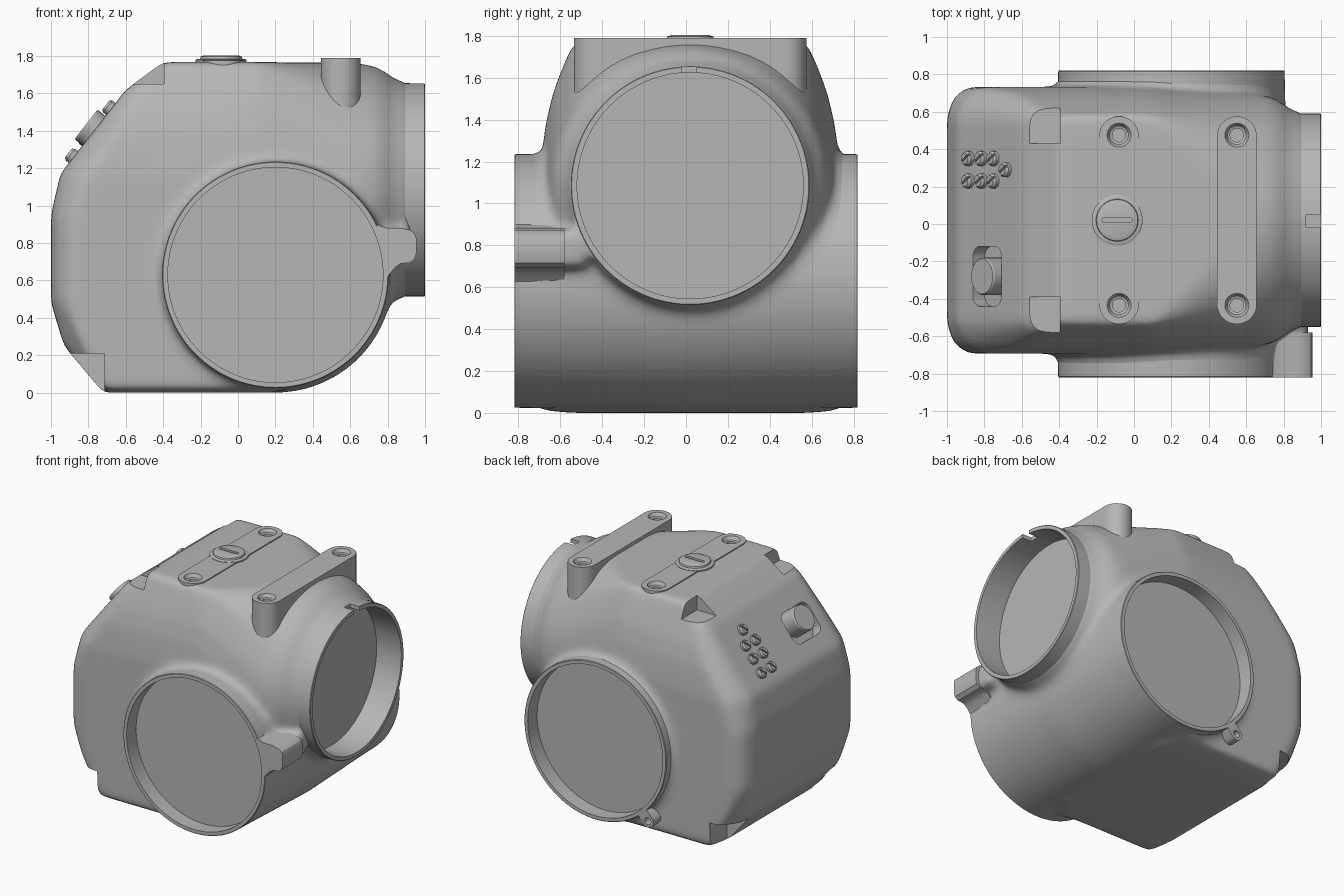
import bpy, bmesh, math
from mathutils import Matrix, Vector

if "Cube" in bpy.data.objects:
    bpy.data.objects.remove(bpy.data.objects["Cube"], do_unlink=True)

grey = bpy.data.materials.new("metal_grey")
grey.use_nodes = True
grey.diffuse_color = (0.47, 0.47, 0.47, 1)
grey.node_tree.nodes["Principled BSDF"].inputs["Base Color"].default_value = (0.47, 0.47, 0.47, 1)

CY = 0.02                     # middle of the housing in y
move = Matrix.Translation
TO_FRONT = Matrix.Rotation(math.pi / 2, 4, 'X')    # local z -> -y, local y -> z
TO_BACK = Matrix.Rotation(-math.pi / 2, 4, 'X')    # local z -> +y
TO_SIDE = Matrix.Rotation(math.pi / 2, 4, 'Y')     # local z -> +x


def finish(name, bm, matrix=Matrix()):
    bmesh.ops.recalc_face_normals(bm, faces=bm.faces[:])
    bm.transform(matrix)
    mesh = bpy.data.meshes.new(name)
    bm.to_mesh(mesh)
    bm.free()
    mesh.materials.append(grey)
    obj = bpy.data.objects.new(name, mesh)
    bpy.context.collection.objects.link(obj)
    return obj


def lathe(name, profile, matrix=Matrix(), steps=96):
    """Revolve (radius, height) points about local z."""
    bm = bmesh.new()
    verts = [bm.verts.new((r, 0, z)) for r, z in profile]
    edges = [bm.edges.new(pair) for pair in zip(verts, verts[1:])]
    bmesh.ops.spin(bm, geom=verts + edges, cent=(0, 0, 0), axis=(0, 0, 1),
                   angle=math.tau, steps=steps)
    bmesh.ops.remove_doubles(bm, verts=bm.verts[:], dist=1e-4)
    return finish(name, bm, matrix)


def rod(name, radius, z0, z1, matrix=Matrix(), steps=96):
    return lathe(name, [(0, z0), (radius, z0), (radius, z1), (0, z1)], matrix, steps)


def prism(name, outline, z0, z1, matrix=Matrix()):
    bm = bmesh.new()
    face = bm.faces.new([bm.verts.new((x, y, z0)) for x, y in outline])
    new = bmesh.ops.extrude_face_region(bm, geom=[face])["geom"]
    bmesh.ops.translate(bm, vec=(0, 0, z1 - z0),
                        verts=[v for v in new if isinstance(v, bmesh.types.BMVert)])
    return finish(name, bm, matrix)


def box(name, lo, hi):
    return prism(name, [(lo[0], lo[1]), (hi[0], lo[1]), (hi[0], hi[1]), (lo[0], hi[1])],
                 lo[2], hi[2])


def round_rect(hx, hy, r, n=8):
    pts = []
    for q, (sx, sy) in enumerate([(1, 1), (-1, 1), (-1, -1), (1, -1)]):
        for i in range(n + 1):
            a = (q + i / n) * math.pi / 2
            pts.append((sx * (hx - r) + r * math.cos(a), sy * (hy - r) + r * math.sin(a)))
    return pts


def apply_modifier(obj, kind, **settings):
    mod = obj.modifiers.new(kind, kind)
    for key, value in settings.items():
        setattr(mod, key, value)
    bpy.context.view_layer.objects.active = obj
    bpy.ops.object.modifier_apply(modifier=mod.name)


def combine(obj, others, operation, keep=False):
    for other in others:
        apply_modifier(obj, 'BOOLEAN', object=other, operation=operation, solver='EXACT')
        if not keep:
            bpy.data.objects.remove(other, do_unlink=True)


def on_panel(x, y):
    """Frame on the sloped panel: local x up the slope, local z outward."""
    up = Vector((0.35, 0, 0.45)).normalized()
    m = Matrix((up, (0, 1, 0), (-up.z, 0, up.x))).transposed().to_4x4()
    return move((x, y, 1.17 + (x + 0.95) * 0.45 / 0.35)) @ m


# Housing: hull of the side outline, wider flanks and a round shoulder
layers = {
    0.555: [(-0.72, 0), (-0.93, 0.25), (-1, 0.48), (-1, 0.95), (-0.95, 1.17),
            (-0.6, 1.62), (-0.4, 1.768), (0.1, 1.768), (0.2, 0)],
    0.61: [(-0.54, 1.62), (0.1, 1.65)],
    0.655: [(-0.965, 0.5), (-0.965, 0.93), (-0.9, 1.16), (-0.6, 1.5), (0.1, 1.53)],
    0.69: [(-0.68, 1.36), (0.1, 1.38)],
    0.713: [(-0.7, 0.012), (-0.85, 0.3), (-0.89, 0.5), (-0.89, 0.95),
            (-0.82, 1.15), (0.1, 1.2), (0.1, 0.012)],
}
bm = bmesh.new()
for half, points in layers.items():
    for x, z in points:
        for side in (-1, 1):
            bm.verts.new((x, CY + side * half, z))
for x, r in ((0.65, 0.677), (0.74, 0.658), (0.79, 0.63)):
    for i in range(64):
        a = math.tau * i / 64
        bm.verts.new((x, CY + r * math.cos(a), 1.085 + r * math.sin(a)))
bmesh.ops.convex_hull(bm, input=bm.verts[:])
bmesh.ops.delete(bm, geom=[v for v in bm.verts if not v.link_faces], context='VERTS')
housing = finish("housing", bm)

# Merge port stubs and lug root, then blend the joints
front_frame = move((0.2, 0, 0.63)) @ TO_FRONT
back_frame = move((0.2, 0, 0.63)) @ TO_BACK
side_frame = move((0, CY, 1.085)) @ TO_SIDE
combine(housing, [
    lathe("cross_tube", [(0, -0.79), (0.605, -0.79), (0.631, 0), (0.605, 0.79), (0, 0.79)],
          front_frame),
    lathe("side_stub", [(0, 0.4), (0.62, 0.4), (0.62, 0.8), (0.585, 0.85), (0.569, 0.92),
                        (0, 0.92)], side_frame),
    box("lug_root", (0.5, -0.76, 0.69), (0.93, -0.48, 0.87)),
], 'UNION')
apply_modifier(housing, 'REMESH', mode='VOXEL', voxel_size=0.018)
apply_modifier(housing, 'SMOOTH', factor=0.5, iterations=35)

# Open the ports, corner notches and knob recess
cutters = [rod("front_bore", 0.588, 0.67, 1, front_frame),
           rod("back_bore", 0.588, 0.67, 1, back_frame),
           rod("side_bore", 0.552, 0.74, 1.2, side_frame),
           prism("knob_recess", round_rect(0.125, 0.16, 0.06), -0.08, 0.2,
                 on_panel(-0.785, -0.28))]
for side in (-1, 1):
    for x0, x1, z0, z1, inner in ((-0.7, -0.395, 1.65, 1.95, 0.41),
                                  (-1.2, -0.715, -0.2, 0.21, 0.5)):
        ys = sorted((CY + side * inner, CY + side * 0.95))
        cutters.append(box("corner_notch", (x0, ys[0], z0), (x1, ys[1], z1)))
combine(housing, cutters, 'DIFFERENCE')


# Port cups with thin rims and recessed floors
def cup(name, radius, wall, floor, rim, base, base_radius, frame):
    inner = radius - wall
    return lathe(name, [(0, floor), (inner, floor), (inner, rim), (radius - 0.004, rim),
                        (radius, rim - 0.004), (base_radius, base), (0, base)], frame, 128)


cup("front_port", 0.605, 0.03, 0.705, 0.82, 0.6, 0.61, front_frame)
cup("back_port", 0.605, 0.03, 0.705, 0.82, 0.6, 0.61, back_frame)
side_port = cup("side_port", 0.57, 0.03, 0.79, 1.0, 0.68, 0.57, side_frame)
combine(side_port, [box("rim_slot", (0.92, -0.02, 1.58), (1.1, 0.05, 1.75))], 'DIFFERENCE')

# Lugs beside the ports
prism("front_lug", [(0.74, 0.9), (0.79, 0.882), (0.87, 0.88), (0.92, 0.87), (0.945, 0.85),
                    (0.955, 0.82), (0.955, 0.75), (0.945, 0.715), (0.92, 0.695),
                    (0.87, 0.69), (0.84, 0.67), (0.8, 0.62), (0.785, 0.72)],
      0.58, 0.82, TO_FRONT)
turn = math.radians(228)
lug_at = lambda r: TO_FRONT @ move((0.2 + r * math.cos(turn), 0.63 + r * math.sin(turn), 0))
back_lug = prism("back_lug", round_rect(0.05, 0.07, 0.049), -0.82, -0.6,
                 lug_at(0.648) @ Matrix.Rotation(turn - math.pi / 2, 4, 'Z'))
combine(back_lug, [rod("lug_hole", 0.027, -0.9, -0.7, lug_at(0.67), 24)], 'DIFFERENCE')

# Mounting rails on top, with countersunk holes
for name, x, base, top in (("inner_rail", -0.08, 1.71, 1.776), ("outer_rail", 0.55, 1.38, 1.79)):
    rail = prism(name, round_rect(0.106, 0.555, 0.105, 12), base, top, move((x, CY, 0)))
    for y in (-0.455, 0.455):
        hole = lathe("screw_hole", [(0, -0.08), (0.036, -0.08), (0.036, -0.03), (0.05, -0.025),
                                    (0.064, 0), (0.064, 0.05), (0, 0.05)],
                     move((x, CY + y, top)), 32)
        combine(housing, [hole], 'DIFFERENCE', keep=True)
        combine(rail, [hole], 'DIFFERENCE')

# Slotted cap on the inner rail
cap = lathe("slotted_cap", [(0, -0.04), (0.136, -0.04), (0.136, 0.006), (0.125, 0.012),
                            (0.113, 0.012), (0.11, 0.024), (0.09, 0.031), (0, 0.031)],
            move((-0.09, CY, 1.773)), 64)
combine(cap, [prism("cap_slot", round_rect(0.08, 0.013, 0.012), 0.012, 0.1,
                    move((-0.09, CY, 1.773)))], 'DIFFERENCE')

# Knob in its recess
lathe("knob", [(0, -0.1), (0.1, -0.1), (0.1, 0.045), (0.094, 0.054), (0, 0.054)],
      on_panel(-0.77, -0.28), 28)

# Slotted screws on the sloped panel
spots = [(x, y) for x in (-0.88, -0.81, -0.745) for y in (0.23, 0.35)] + [(-0.68, 0.29)]
for x, y in spots:
    frame = on_panel(x, y)
    screw = lathe("panel_screw", [(0, -0.03), (0.04, -0.03), (0.04, 0.02), (0.03, 0.034),
                                  (0, 0.034)], frame, 16)
    combine(screw, [prism("screw_slot", round_rect(0.06, 0.006, 0.002, 2), 0.018, 0.1,
                          frame @ Matrix.Rotation(0.6, 4, 'Z'))], 'DIFFERENCE')

# Smooth shading with crisp edges
for obj in bpy.context.view_layer.objects:
    obj.select_set(obj.type == 'MESH')
bpy.context.view_layer.objects.active = housing
bpy.ops.object.shade_smooth_by_angle(angle=math.radians(30))
